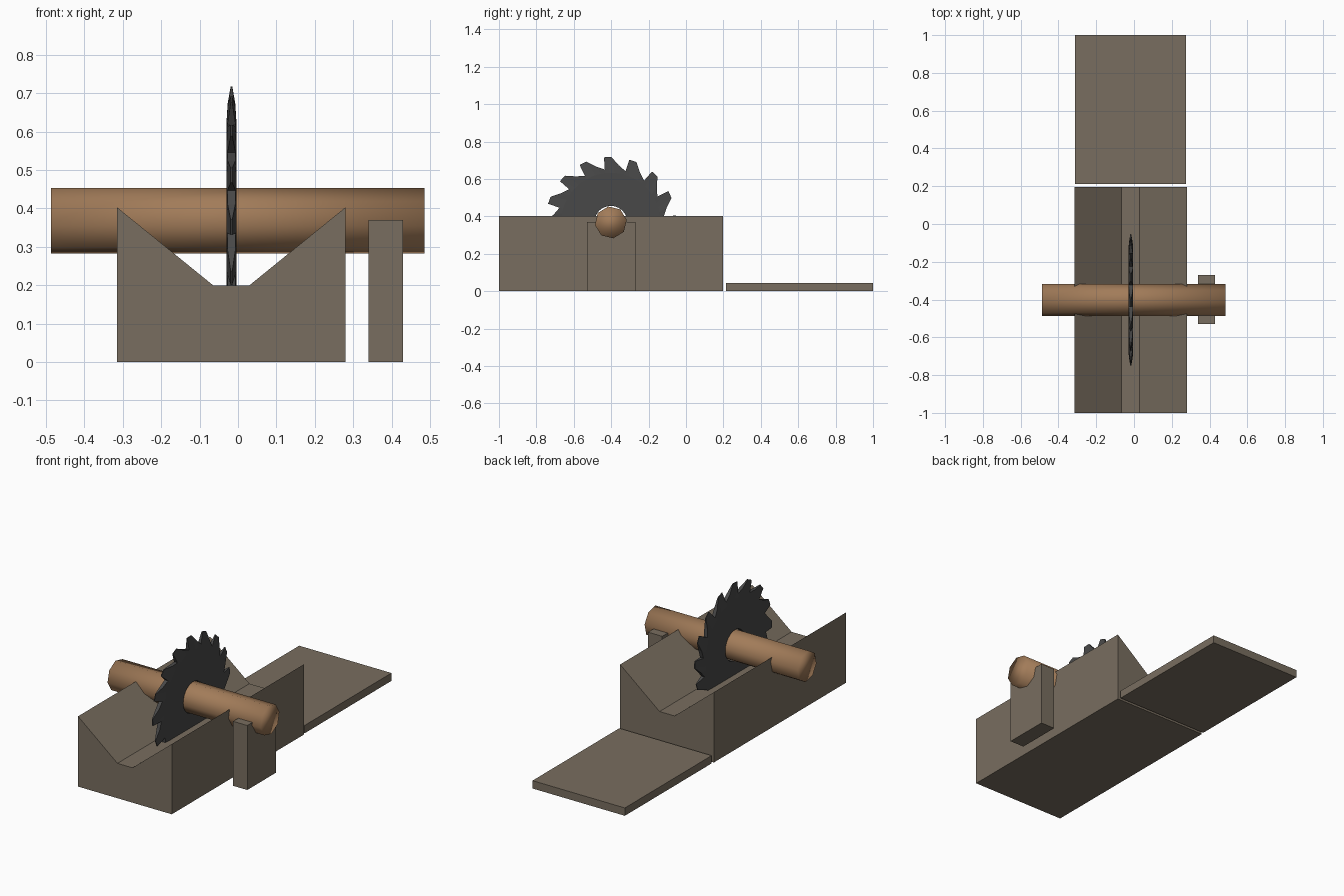
import bpy, bmesh
from math import cos, sin, pi, radians

if "Cube" in bpy.data.objects:
    bpy.data.objects.remove(bpy.data.objects["Cube"])


def material(name, rgb):
    m = bpy.data.materials.new(name)
    m.diffuse_color = (*rgb, 1)
    m.use_nodes = True
    m.node_tree.nodes["Principled BSDF"].inputs["Base Color"].default_value = m.diffuse_color
    return m


WOOD = material("weathered_wood", (0.19, 0.155, 0.115))
LOG = material("log_wood", (0.36, 0.20, 0.10))
STEEL = material("dark_steel", (0.065, 0.065, 0.065))


def finish(name, bm, mat):
    bmesh.ops.recalc_face_normals(bm, faces=bm.faces)
    mesh = bpy.data.meshes.new(name)
    bm.to_mesh(mesh)
    bm.free()
    mesh.materials.append(mat)
    ob = bpy.data.objects.new(name, mesh)
    bpy.context.collection.objects.link(ob)
    return ob


def prism(name, profile, y0, y1, mat):
    """Extrude an (x, z) outline along y."""
    bm = bmesh.new()
    a, b = ([bm.verts.new((x, y, z)) for x, z in profile] for y in (y0, y1))
    bm.faces.new(a)
    bm.faces.new(b)
    for i in range(len(a)):
        j = (i + 1) % len(a)
        bm.faces.new((a[i], a[j], b[j], b[i]))
    return finish(name, bm, mat)


def rect(x0, x1, z1):
    return [(x0, 0), (x1, 0), (x1, z1), (x0, z1)]


# V-grooved bed, flat board behind it and side post
prism("grooved_bed", [(-0.315, 0), (0.28, 0), (0.28, 0.403), (0.03, 0.2),
                      (-0.065, 0.2), (-0.315, 0.403)], -1.0, 0.197, WOOD)
prism("rear_board", rect(-0.312, 0.274, 0.045), 0.213, 1.0, WOOD)
prism("side_post", rect(0.34, 0.43, 0.37), -0.53, -0.27, WOOD)

CY, CZ = -0.402, 0.368


def ring(bm, x, r, n, offset=0.0):
    return [bm.verts.new((x, CY + r * cos(offset + 2 * pi * i / n),
                          CZ + r * sin(offset + 2 * pi * i / n))) for i in range(n)]


def bridge(bm, a, b):
    for i in range(len(a)):
        j = (i + 1) % len(a)
        bm.faces.new((a[i], a[j], b[j], b[i]))


# Eight-sided log axle, smooth along its length
bm = bmesh.new()
ends = [ring(bm, x, 0.086, 8, radians(9)) for x in (-0.487, 0.485)]
bridge(bm, *ends)
for e in ends:
    bm.faces.new(e)
log = finish("log_axle", bm, LOG)
for p in log.data.polygons:
    p.use_smooth = True

# Circular saw blade: 16 raked teeth ground thin at the tips, round bore
TEETH, BX = 16, -0.017
TOOTH = [(0.0, 0.285, 0.011), (8.0, 0.308, 0.010), (15.5, 0.350, 0.002),
         (22.0, 0.350, 0.002)]          # angle, radius, half thickness
bm = bmesh.new()
rims, bores = [], []
for side in (-1, 1):
    rim, mid, bore = [], [], []
    for t in range(TEETH):
        for ang, r, h in TOOTH:
            a = radians(6.5 + t * 360 / TEETH + ang)
            for lst, rad, half in ((rim, r, h), (mid, 0.265, 0.0125), (bore, 0.088, 0.0125)):
                # keep inner rings evenly spread
                aa = a if lst is rim else radians(6.5 + 360 / (TEETH * 4) * len(lst))
                lst.append(bm.verts.new((BX + side * half, CY + rad * cos(aa),
                                         CZ + rad * sin(aa))))
    bridge(bm, rim, mid)
    bridge(bm, mid, bore)
    rims.append(rim)
    bores.append(bore)
bridge(bm, *rims)
bridge(bm, *bores)
finish("saw_blade", bm, STEEL)
